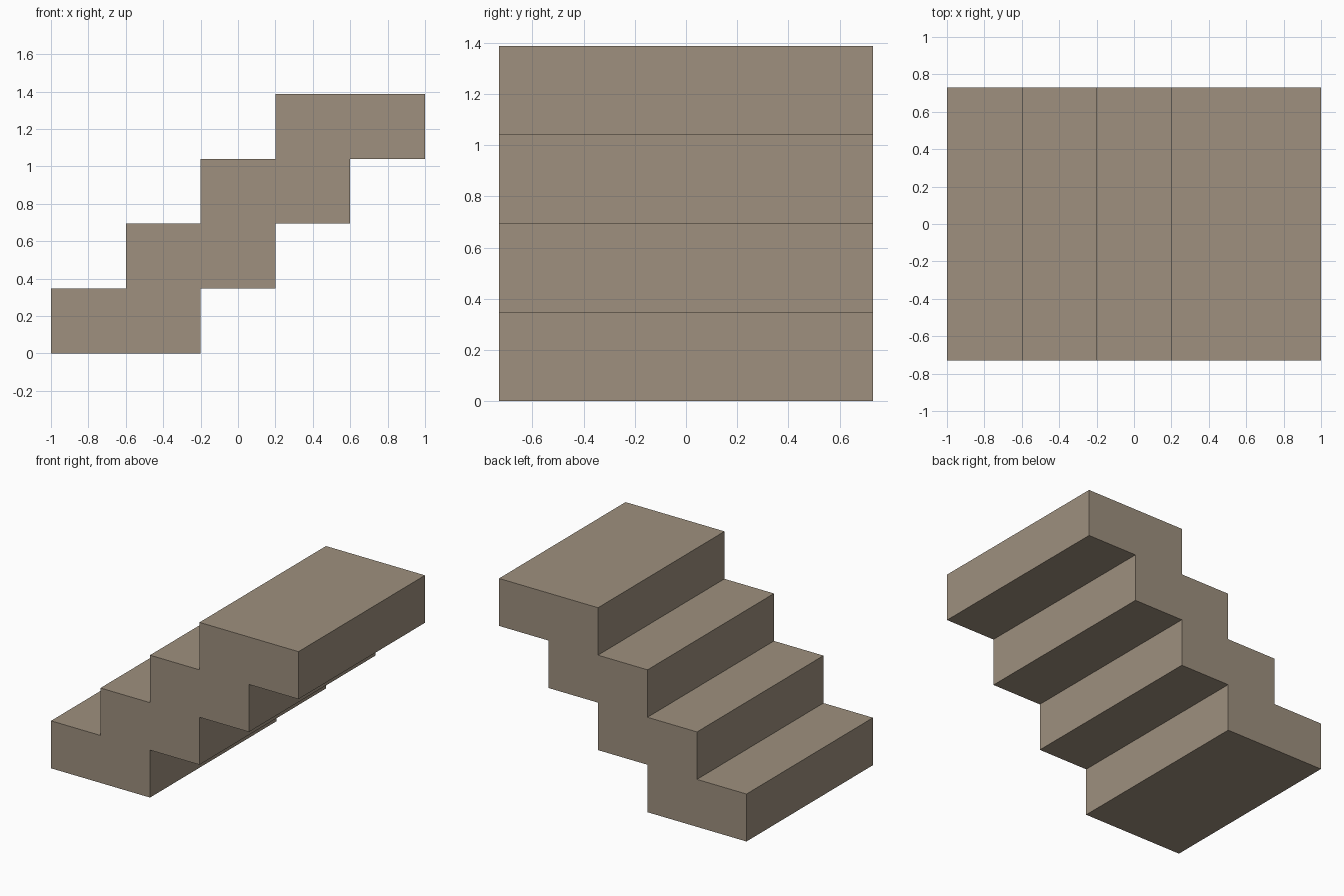
import bpy
import bmesh

cube = bpy.data.objects.get("Cube")
if cube:
    bpy.data.objects.remove(cube, do_unlink=True)

STEPS = 4
TREAD = 0.4
RISE = 1.387 / STEPS
DEPTH = 1.46

# Single stone colour
stone = bpy.data.materials.new("warm_stone")
stone.use_nodes = True
colour = (0.342, 0.279, 0.209, 1)
stone.diffuse_color = colour
stone.node_tree.nodes["Principled BSDF"].inputs["Base Color"].default_value = colour

# Stair outline: up along the treads, then back down the stepped underside
upper, lower = [], []
for i in range(STEPS):
    left, right = -1 + i * TREAD, -1 + (i + 2) * TREAD
    bottom, top = i * RISE, (i + 1) * RISE
    upper += [(left, bottom), (left, top)]
    lower += [(right, bottom), (right, top)]
outline = upper + lower[::-1]

# Extrude the outline across the width of the stairs
bm = bmesh.new()
side = bm.faces.new([bm.verts.new((x, -DEPTH / 2, z)) for x, z in outline])
extruded = bmesh.ops.extrude_face_region(bm, geom=[side], use_keep_orig=True)
moved = [v for v in extruded["geom"] if isinstance(v, bmesh.types.BMVert)]
bmesh.ops.translate(bm, verts=moved, vec=(0, DEPTH, 0))
bmesh.ops.recalc_face_normals(bm, faces=bm.faces)

mesh = bpy.data.meshes.new("stair_flight")
bm.to_mesh(mesh)
bm.free()
mesh.materials.append(stone)
stairs = bpy.data.objects.new("stair_flight", mesh)
bpy.context.collection.objects.link(stairs)
